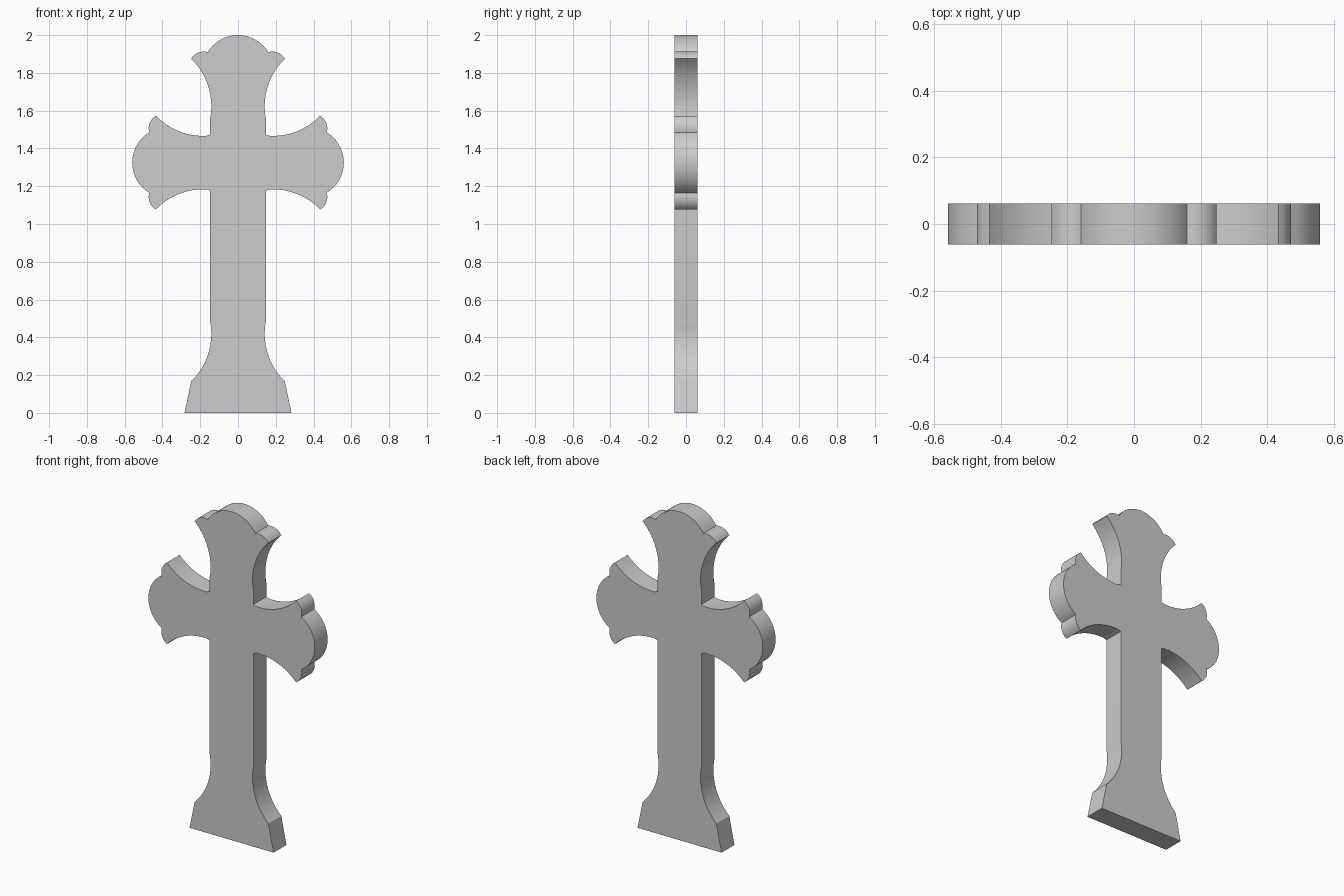
import bpy, bmesh, math
from mathutils import Vector

if "Cube" in bpy.data.objects:
    bpy.data.objects.remove(bpy.data.objects["Cube"])

HALF_W = 0.147      # half width of the bars
DEPTH = 0.062       # half thickness
ARM_Z = 1.325       # height of the cross arm centre line


def arc(a, b, sagitta, n):
    """Points of a circular arc from a to b, bulging to the right of travel (left if negative)."""
    a, b = Vector(a), Vector(b)
    chord = b - a
    normal = Vector((chord.y, -chord.x)).normalized()
    half = chord.length / 2
    r = (half * half + sagitta * sagitta) / (2 * abs(sagitta))
    sign = 1 if sagitta > 0 else -1
    centre = (a + b) / 2 + normal * (sagitta - sign * r)
    t = math.asin(min(1, half / r))
    pts = []
    for i in range(n + 1):
        ang = -t + 2 * t * i / n
        pts.append(centre + normal * sign * r * math.cos(ang)
                   + chord.normalized() * r * math.sin(ang))
    return pts


# Half of a flared, three-lobed end: (sideways, distance from the tip)
flare = arc((HALF_W, -0.44), (0.248, -0.125), -0.0415, 14)
small_lobe = arc((0.248, -0.125), (0.16, -0.09), 0.016, 10)
crown = arc((0.16, -0.09), (-0.16, -0.09), 0.09, 32)
end_half = flare + small_lobe[1:] + crown[1:17]

# Right half of the outline, from the foot up to the top centre
foot = [Vector((0.283, 0)), Vector((0.246, 0.167))]
foot_flare = [Vector((p.x, 0.042 - p.y)) for p in reversed(flare)]
outline = [foot[0]] + foot_flare

# Right arm: the end turned sideways, lower half then mirrored upper half
arm_low = [Vector((0.56 + p.y, ARM_Z - p.x)) for p in end_half if 0.56 + p.y > HALF_W + 0.005]
arm_high = [Vector((p.x, 2 * ARM_Z - p.y)) for p in reversed(arm_low[:-1])]
outline += [Vector((HALF_W, ARM_Z - 0.1485))] + arm_low + arm_high
outline += [Vector((HALF_W, ARM_Z + 0.1485))]

# Top end
outline += [Vector((p.x, 2.0 + p.y)) for p in end_half]
outline[-1].x = 0
outline += [Vector((-p.x, p.y)) for p in reversed(outline[:-1])]

# Extrude the outline into the cross
bm = bmesh.new()
face = bm.faces.new([bm.verts.new((p.x, -DEPTH, p.y)) for p in outline])
side = bmesh.ops.extrude_face_region(bm, geom=[face], use_keep_orig=True)
moved = [g for g in side["geom"] if isinstance(g, bmesh.types.BMVert)]
bmesh.ops.translate(bm, verts=moved, vec=(0, 2 * DEPTH, 0))
bmesh.ops.recalc_face_normals(bm, faces=bm.faces)
mesh = bpy.data.meshes.new("stone_cross")
bm.to_mesh(mesh)
bm.free()

stone = bpy.data.materials.new("grey_stone")
stone.diffuse_color = (0.604, 0.604, 0.604, 1)
stone.use_nodes = True
stone.node_tree.nodes["Principled BSDF"].inputs["Base Color"].default_value = stone.diffuse_color
mesh.materials.append(stone)
cross = bpy.data.objects.new("stone_cross", mesh)
bpy.context.collection.objects.link(cross)
bpy.context.view_layer.objects.active = cross
cross.select_set(True)
bpy.ops.object.shade_smooth_by_angle(angle=math.radians(14))
